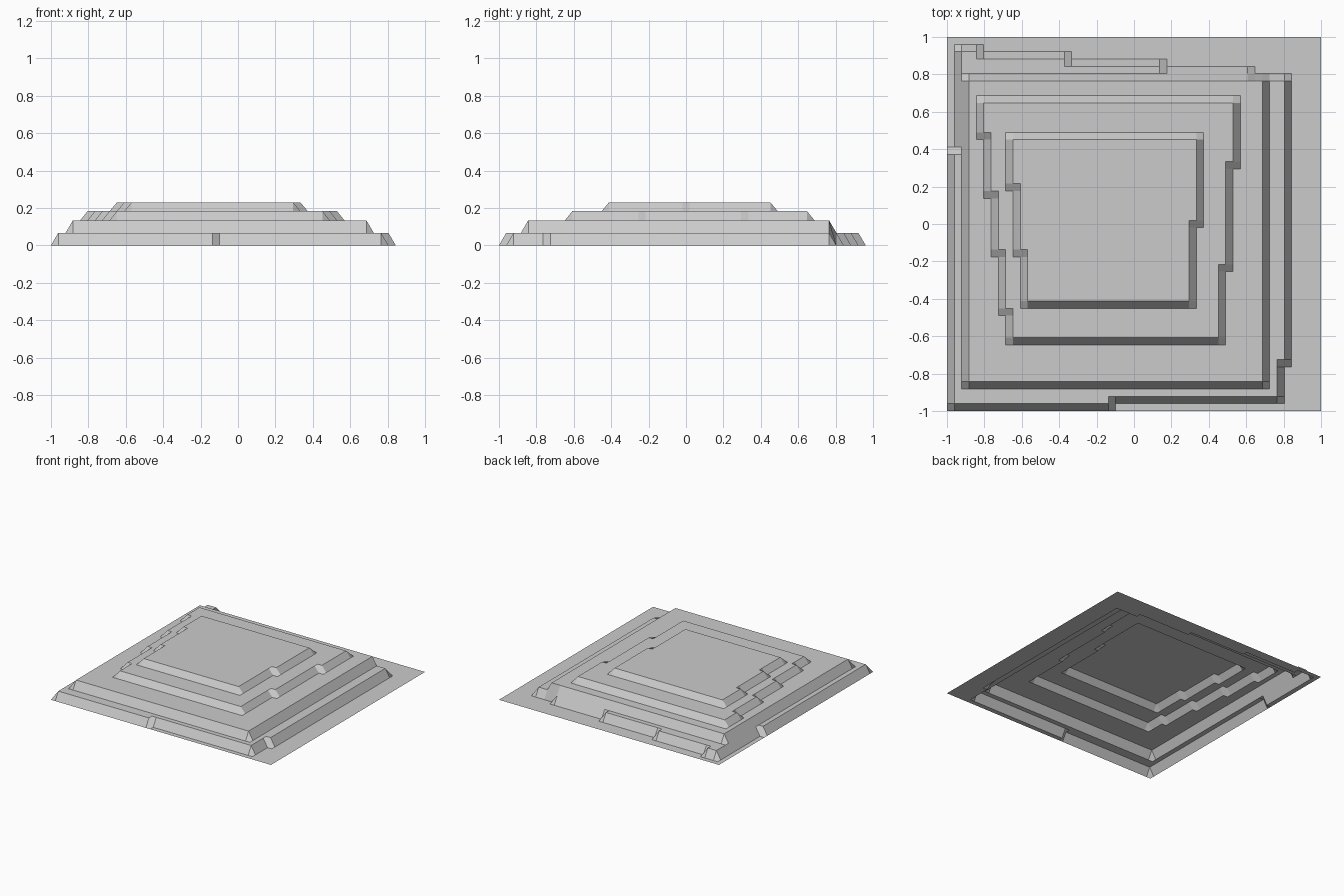
import bpy
import bmesh

if "Cube" in bpy.data.objects:
    bpy.data.objects.remove(bpy.data.objects["Cube"])

N = 51            # grid cells per side
STEP = 2 / N      # cell size


def stepped(value, limits):
    """Return the result of the first (upper bound, result) pair reached."""
    for bound, result in limits:
        if value <= bound:
            return result


END = 99


# Each terrace tests whether grid point (i, j) belongs to its flat top
def terrace_1(i, j):
    left = stepped(j, [(35, 1), (END, 2)])
    right = stepped(j, [(6, 45), (END, 46)])
    front = stepped(i, [(22, 1), (END, 2)])
    back = stepped(i, [(4, 49), (16, 48), (29, 47), (41, 46), (END, 45)])
    return left <= i <= right and front <= j <= back


def terrace_2(i, j):
    return 3 <= i <= 43 and 4 <= j <= 45


def terrace_3(i, j):
    left = stepped(j, [(13, 9), (21, 8), (29, 7), (37, 6), (END, 5)])
    right = stepped(j, [(19, 37), (33, 38), (END, 39)])
    return left <= i <= right and 10 <= j <= 42


def terrace_4(i, j):
    left = stepped(j, [(21, 11), (30, 10), (END, 9)])
    right = stepped(j, [(25, 33), (END, 34)])
    return left <= i <= right and 15 <= j <= 37


TERRACES = [(terrace_4, 0.23), (terrace_3, 0.183),
            (terrace_2, 0.134), (terrace_1, 0.067)]


def height(i, j):
    return next((z for inside, z in TERRACES if inside(i, j)), 0.0)


# Terraced hill: an open height-field sheet
bm = bmesh.new()
rows = [[bm.verts.new((-1 + i * STEP, -1 + j * STEP, height(i, j)))
         for i in range(N + 1)] for j in range(N + 1)]
for j in range(N):
    for i in range(N):
        bm.faces.new((rows[j][i], rows[j][i + 1],
                      rows[j + 1][i + 1], rows[j + 1][i]))
bm.normal_update()
mesh = bpy.data.meshes.new("terraced_hill")
bm.to_mesh(mesh)
bm.free()
hill = bpy.data.objects.new("terraced_hill", mesh)
bpy.context.collection.objects.link(hill)
